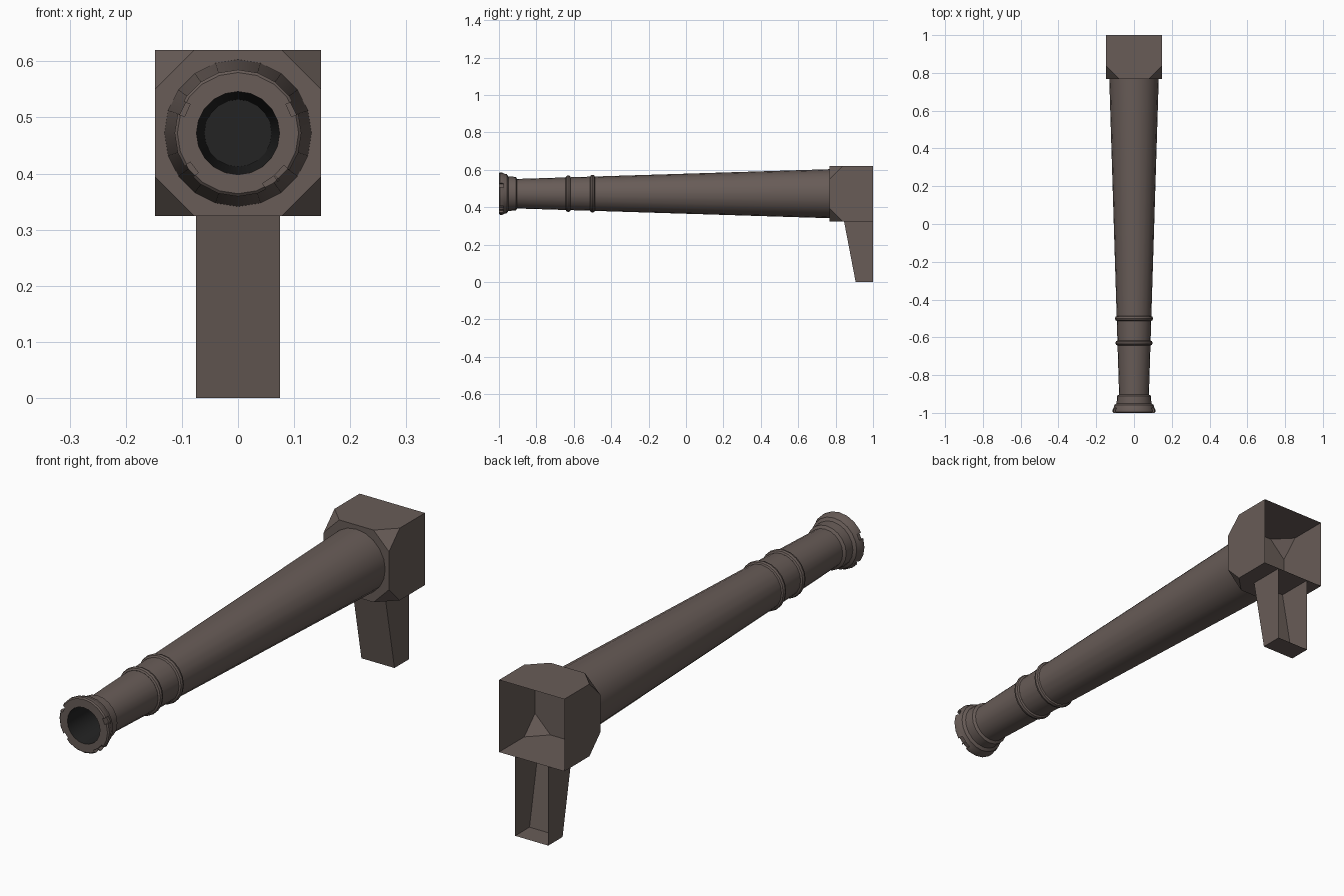
import bpy, bmesh, math
from mathutils import Vector, Matrix

AXIS_Z = 0.472
CENTRE = Vector((0, 0, AXIS_Z))
SIDES = 20

if "Cube" in bpy.data.objects:
    bpy.data.objects.remove(bpy.data.objects["Cube"], do_unlink=True)


def make_material(name, colour):
    mat = bpy.data.materials.new(name)
    mat.use_nodes = True
    mat.diffuse_color = colour
    mat.node_tree.nodes["Principled BSDF"].inputs["Base Color"].default_value = colour
    return mat


IRON = make_material("brown_iron", (0.138, 0.107, 0.096, 1))
DARK = make_material("bore_black", (0.017, 0.017, 0.017, 1))


def finish(name, bm, *mats):
    mesh = bpy.data.meshes.new(name)
    bm.to_mesh(mesh)
    bm.free()
    obj = bpy.data.objects.new(name, mesh)
    bpy.context.collection.objects.link(obj)
    for mat in mats:
        mesh.materials.append(mat)
    return obj


def activate(obj):
    bpy.ops.object.select_all(action="DESELECT")
    obj.select_set(True)
    bpy.context.view_layer.objects.active = obj


def smooth(obj):
    activate(obj)
    bpy.ops.object.shade_smooth_by_angle(angle=math.radians(32))


def lathe(profile, closed=False):
    """Turn (radius, y) points round the barrel axis."""
    bm = bmesh.new()
    verts = [bm.verts.new((0, y, AXIS_Z + r)) for r, y in profile]
    pairs = list(zip(verts, verts[1:]))
    if closed:
        pairs.append((verts[-1], verts[0]))
    edges = [bm.edges.new(p) for p in pairs]
    bmesh.ops.spin(bm, geom=verts + edges, cent=CENTRE, axis=(0, 1, 0),
                   angle=math.tau, steps=SIDES)
    bmesh.ops.remove_doubles(bm, verts=bm.verts, dist=0.0001)
    bmesh.ops.recalc_face_normals(bm, faces=bm.faces)
    return bm


def hull(points, open_normals):
    """Convex shell, left open on the faces that point along open_normals."""
    bm = bmesh.new()
    for p in points:
        bm.verts.new(p)
    bmesh.ops.convex_hull(bm, input=bm.verts)
    bmesh.ops.dissolve_limit(bm, angle_limit=0.01, verts=bm.verts, edges=bm.edges)
    bmesh.ops.recalc_face_normals(bm, faces=bm.faces)
    gone = [f for f in bm.faces
            if any(f.normal.dot(Vector(n)) > 0.99 for n in open_normals)]
    bmesh.ops.delete(bm, geom=gone, context="FACES")
    return bm


# Barrel with muzzle collar, flared lip and bore
bm = lathe([
    (0, -0.4), (0.06, -0.4), (0.074, -1.0),
    (0.108, -1.0), (0.113, -0.995), (0.113, -0.982), (0.106, -0.968),
    (0.104, -0.958), (0.092, -0.95), (0.090, -0.91), (0.079, -0.903),
    (0.131, 0.769), (0, 0.769),
])
for face in bm.faces:
    c = face.calc_center_median()
    if c.y < 0 and (c - Vector((0, c.y, AXIS_Z))).length < 0.074:
        face.material_index = 1
barrel = finish("barrel", bm, IRON, DARK)

# Chips knocked out of the lip
bm = bmesh.new()
for degrees in (24, 156, 218, 303, 318):
    a = math.radians(degrees)
    spot = CENTRE + Vector((math.cos(a) * 0.111, -0.995, math.sin(a) * 0.111))
    bmesh.ops.create_cube(bm, size=1, matrix=Matrix.Translation(spot)
                          @ Matrix.Rotation(-a, 4, "Y")
                          @ Matrix.Diagonal((0.024, 0.04, 0.024, 1)))
cutter = finish("lip_chip_cutter", bm, IRON)
cutter.hide_render = True
cut = barrel.modifiers.new("chips", "BOOLEAN")
cut.operation = "DIFFERENCE"
cut.solver = "EXACT"
cut.object = cutter
activate(barrel)
bpy.ops.object.modifier_apply(modifier=cut.name)
bpy.data.objects.remove(cutter, do_unlink=True)
smooth(barrel)

# Two rounded bands round the barrel
for name, y, radius in (("front_band", -0.63, 0.088), ("rear_band", -0.5, 0.091)):
    loop = [(radius + 0.01 * math.cos(i * math.tau / 8),
             y + 0.013 * math.sin(i * math.tau / 8)) for i in range(8)]
    band = finish(name, lathe(loop, closed=True), IRON)
    smooth(band)

# Breech block, corners cut at the front and open at the back
HALF, CUT, FRONT, BACK = 0.148, 0.07, 0.767, 1.0
points = []
for sx in (-1, 1):
    for sz in (-1, 1):
        for dx, y, dz in ((0, BACK, 0), (CUT, FRONT, 0), (0, FRONT, CUT),
                          (0, FRONT + CUT, 0)):
            points.append((sx * (HALF - dx), y, AXIS_Z + sz * (HALF - dz)))
finish("breech_block", hull(points, [(0, 1, 0)]), IRON)

# Tapered leg, hollow from the back
LEG_TOP = AXIS_Z - HALF
points = [(x, y, z) for x in (-0.075, 0.075)
          for y, z in ((0.845, LEG_TOP), (0.907, 0), (BACK, 0), (BACK, LEG_TOP))]
finish("leg", hull(points, [(0, 1, 0), (0, 0, 1)]), IRON)
